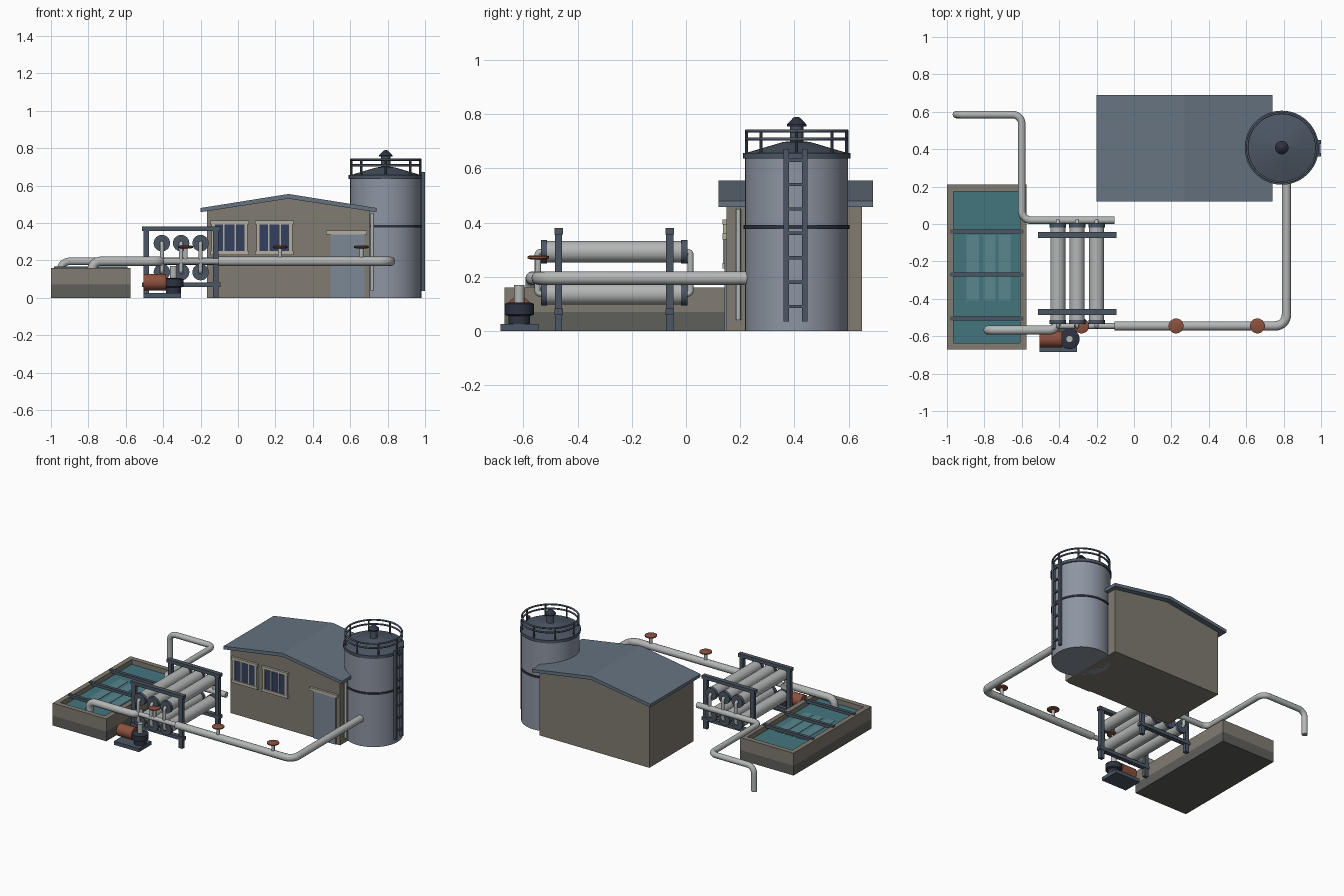
import bpy, bmesh, math
from mathutils import Vector

if "Cube" in bpy.data.objects:
    bpy.data.objects.remove(bpy.data.objects["Cube"])

def mat(name, r, g, b):
    m = bpy.data.materials.new(name)
    m.diffuse_color = (r ** 2.2, g ** 2.2, b ** 2.2, 1)
    m.use_nodes = True
    m.node_tree.nodes["Principled BSDF"].inputs["Base Color"].default_value = m.diffuse_color
    return m

CONC = mat("concrete", .50, .48, .44)
CONC_D = mat("concrete_dark", .37, .37, .36)
ROOF = mat("roof_sheet", .40, .45, .50)
TANK = mat("tank_steel", .55, .58, .63)
STEEL = mat("dark_steel", .30, .34, .39)
BLACK = mat("band_steel", .19, .21, .26)
PIPE = mat("pipe_metal", .70, .71, .71)
RUST = mat("rust_paint", .54, .32, .25)
WATER = mat("water", .27, .46, .49)
PANEL = mat("submerged_panel", .35, .52, .55)
GLASS = mat("glass", .22, .26, .37)
TRIM = mat("trim", .70, .68, .63)
DOOR = mat("door_paint", .48, .53, .58)

def add(name, me, m, smooth=False):
    ob = bpy.data.objects.new(name, me)
    bpy.context.collection.objects.link(ob)
    me.materials.append(m)
    if smooth:
        bpy.ops.object.select_all(action='DESELECT')
        ob.select_set(True)
        bpy.context.view_layer.objects.active = ob
        bpy.ops.object.shade_smooth_by_angle(angle=math.radians(35))
    return ob

def from_bm(name, bm, m, smooth=False):
    bmesh.ops.recalc_face_normals(bm, faces=bm.faces)
    me = bpy.data.meshes.new(name)
    bm.to_mesh(me)
    bm.free()
    return add(name, me, m, smooth)

def box(name, x0, x1, y0, y1, z0, z1, m):
    bm = bmesh.new()
    bmesh.ops.create_cube(bm, size=1)
    for v in bm.verts:
        v.co = ((x0 + x1) / 2 + v.co.x * (x1 - x0), (y0 + y1) / 2 + v.co.y * (y1 - y0),
                (z0 + z1) / 2 + v.co.z * (z1 - z0))
    return from_bm(name, bm, m)

def extrude_y(name, pts, y0, y1, m):
    bm = bmesh.new()
    f = bm.faces.new([bm.verts.new((x, y0, z)) for x, z in pts])
    g = bmesh.ops.extrude_face_region(bm, geom=[f])["geom"]
    bmesh.ops.translate(bm, vec=(0, y1 - y0, 0), verts=[v for v in g if isinstance(v, bmesh.types.BMVert)])
    return from_bm(name, bm, m)

def lathe(name, c, prof, m, axis='Z', n=32):
    """Revolve (radius, height) points around an axis through c, capping both ends."""
    bm = bmesh.new()
    rings = []
    for r, h in prof:
        ring = []
        for i in range(n):
            a = 2 * math.pi * i / n
            u, v = r * math.cos(a), r * math.sin(a)
            p = {'Z': (u, v, h), 'X': (h, u, v), 'Y': (v, h, u)}[axis]
            ring.append(bm.verts.new(Vector(c) + Vector(p)))
        rings.append(ring)
    for a, b in zip(rings, rings[1:]):
        for i in range(n):
            bm.faces.new((a[i], a[(i + 1) % n], b[(i + 1) % n], b[i]))
    bm.faces.new(rings[0])
    bm.faces.new(rings[-1])
    return from_bm(name, bm, m, True)

def cyl(name, c, r, h0, h1, m, axis='Z', n=24):
    return lathe(name, c, [(r, h0), (r, h1)], m, axis, n)

def pipe(name, pts, r, m, bend=.06, cyclic=False):
    """Round pipe along a path with filleted elbows."""
    P = [Vector(p) for p in pts]
    path = list(P)
    if not cyclic:
        path = [P[0]]
        for a, b, c in zip(P, P[1:], P[2:]):
            d0, d1 = (a - b).normalized(), (c - b).normalized()
            o = b + (d0 + d1) * bend
            for i in range(9):
                t = i / 8 * math.pi / 2
                path.append(o - d1 * bend * math.cos(t) - d0 * bend * math.sin(t))
        path.append(P[-1])
    cu = bpy.data.curves.new(name, 'CURVE')
    cu.dimensions = '3D'
    cu.bevel_depth, cu.bevel_resolution, cu.use_fill_caps = r, 4, True
    s = cu.splines.new('POLY')
    s.points.add(len(path) - 1)
    for q, p in zip(s.points, path):
        q.co = (*p, 1)
    s.use_cyclic_u = cyclic
    tmp = bpy.data.objects.new(name + "_path", cu)
    bpy.context.collection.objects.link(tmp)
    bpy.context.view_layer.update()
    me = bpy.data.meshes.new_from_object(tmp.evaluated_get(bpy.context.evaluated_depsgraph_get()))
    bpy.data.objects.remove(tmp)
    return add(name, me, m, True)

# settling basin
for tag, z0, z1, m, e in (("base", 0, .07, CONC_D, 0), ("wall", .07, .16, CONC, 0)):
    box(f"basin_{tag}_left", -1, -.965, -.67, .21, z0, z1, m)
    box(f"basin_{tag}_right", -.61, -.575, -.67, .21, z0, z1, m)
    box(f"basin_{tag}_front", -.965, -.61, -.67, -.635, z0, z1, m)
    box(f"basin_{tag}_back", -.965, -.61, .175, .21, z0, z1, m)
box("basin_floor", -.965, -.61, -.635, .175, 0, .03, CONC_D)
box("basin_water", -.965, -.61, -.635, .175, .03, .125, WATER)
for i, x in enumerate((-.86, -.77, -.69)):
    box(f"basin_panel_{i}", x - .035, x + .03, -.41, -.06, .1, .127, PANEL)
for i, y in enumerate((-.505, -.27, -.04)):
    box(f"basin_crossbar_{i}", -.985, -.59, y - .011, y + .011, .147, .168, STEEL)

# building
extrude_y("building_walls", [(-.165, 0), (.705, 0), (.705, .465), (.27, .535), (-.165, .465)], .15, .65, CONC)
extrude_y("building_roof", [(-.2, .458), (.27, .53), (.74, .458), (.74, .48), (.27, .555), (-.2, .48)],
          .12, .69, ROOF)
for i, x in enumerate((-.045, .195)):
    box(f"window_glass_{i}", x - .09, x + .09, .143, .16, .25, .4, GLASS)
    for j, z in enumerate((.24, .402)):
        box(f"window_rail_{i}_{j}", x - .103, x + .103, .135, .16, z - .01, z + .01, TRIM)
    for j, dx in enumerate((-.088, .088)):
        box(f"window_jamb_{i}_{j}", x + dx - .009, x + dx + .009, .137, .16, .235, .41, TRIM)
    for j, dx in enumerate((-.03, .03)):
        box(f"window_mullion_{i}_{j}", x + dx - .004, x + dx + .004, .139, .16, .25, .4, TRIM)
box("door", .495, .675, .142, .16, 0, .34, DOOR)
box("door_lintel", .47, .69, .135, .16, .338, .36, TRIM)
cyl("downpipe", (.718, .193, 0), .009, .04, .45, PIPE, n=12)

# storage tank
TX, TY = .79, .408
tc = (TX, TY, 0)
cyl("tank_body", tc, .19, 0, .64, TANK, n=48)
cyl("tank_rim", tc, .198, .636, .657, STEEL, n=48)
lathe("tank_roof", tc, [(.192, .655), (.05, .697), (.02, .70)], STEEL, n=48)
cyl("tank_band", tc, .195, .376, .39, BLACK, n=48)
lathe("tank_vent", tc, [(.025, .69), (.025, .76)], STEEL)
lathe("tank_vent_cap", tc, [(.036, .755), (.036, .762), (.012, .787), (.003, .79)], BLACK)
for i, z in enumerate((.708, .738)):
    pipe(f"tank_handrail_{i}", [(TX + .185 * math.cos(a * math.pi / 24), TY + .185 * math.sin(a * math.pi / 24), z)
                                for a in range(48)], .006, STEEL, cyclic=True)
for i in range(8):
    a = i * math.pi / 4
    cyl(f"tank_rail_post_{i}", (TX + .185 * math.cos(a), TY + .185 * math.sin(a), 0), .006, .65, .742, STEEL, n=10)
for i, y in enumerate((.37, .438)):
    box(f"ladder_rail_{i}", .982, 1, y - .01, y + .01, .035, .672, STEEL)
for i in range(1, 8):
    box(f"ladder_rung_{i}", .985, .997, .37, .438, .09 * i - .006, .09 * i + .006, STEEL)

# filter rack: two portal frames
for tag, y in (("front", -.47), ("back", -.06)):
    for side, x in (("left", -.49), ("right", -.118)):
        box(f"rack_post_{tag}_{side}", x - .015, x + .015, y - .013, y + .013, 0, .37, STEEL)
    for lvl, z in (("top", .368), ("bottom", .071)):
        box(f"rack_beam_{tag}_{lvl}", -.512, -.094, y - .016, y + .016, z - .012, z + .012, STEEL)

# filter tubes with end flanges, stubs and risers
for i, x in enumerate((-.407, -.304, -.2)):
    for j, z in enumerate((.137, .292)):
        cyl(f"filter_tube_{i}_{j}", (x, 0, z), .04, -.525, -.005, PIPE, 'Y')
        cyl(f"filter_flange_front_{i}_{j}", (x, 0, z), .044, -.535, -.512, STEEL, 'Y')
        cyl(f"filter_flange_back_{i}_{j}", (x, 0, z), .044, -.018, .005, STEEL, 'Y')
    for tag, y0, y1 in (("front", -.53, -.548), ("back", 0, .017)):
        pipe(f"filter_riser_{tag}_{i}", [(x, y0, .137), (x, y1, .137), (x, y1, .292), (x, y0, .292)],
             .011, PIPE, bend=.012)

# pipe runs
pipe("feed_pipe", [(-.78, -.567, .11), (-.78, -.567, .195), (-.41, -.567, .195), (-.41, -.52, .195)],
     .025, PIPE, bend=.045)
pipe("front_header", [(-.44, -.545, .195), (-.09, -.545, .195)], .016, PIPE)
pipe("tank_pipe", [(-.105, -.545, .195), (.815, -.545, .195), (.815, .23, .195)], .025, PIPE)
pipe("outlet_pipe", [(-.95, .585, .02), (-.95, .585, .195), (-.6, .585, .195), (-.6, .02, .195), (-.105, .02, .195)],
     .02, PIPE, bend=.05)

# valves
for i, x in enumerate((-.28, .225, .66)):
    cyl(f"valve_stem_{i}", (x, -.545, 0), .011, .19, .27, PIPE, n=12)
    lathe(f"valve_wheel_{i}", (x, -.545, 0), [(.03, .264), (.04, .268), (.04, .275), (.03, .279)], RUST)

# pump
box("pump_pad", -.505, -.305, -.685, -.545, 0, .025, STEEL)
cyl("pump_motor", (0, -.615, .083), .044, -.505, -.385, RUST, 'X')
lathe("pump_volute", (-.345, -.615, 0), [(.04, .025), (.04, .055), (.054, .06), (.054, .1), (.04, .105)], BLACK)
cyl("pump_outlet", (-.345, -.615, 0), .019, .1, .17, PIPE)
